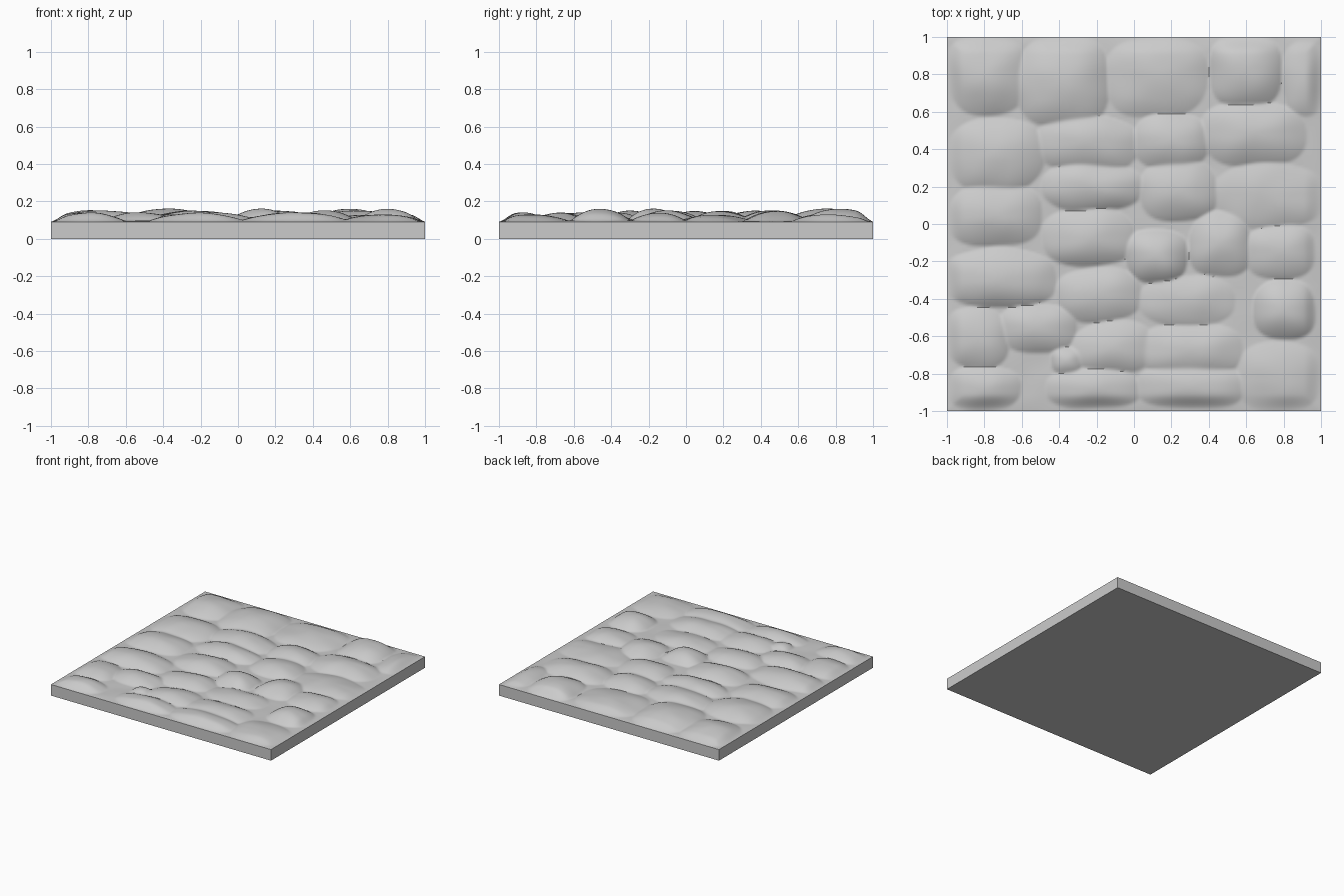
import bpy, bmesh, math
from mathutils import Vector, noise

if "Cube" in bpy.data.objects:
    bpy.data.objects.remove(bpy.data.objects["Cube"])

# Stones grouped by crown height: (centre x, centre y, half width, half depth)
STONES = {
    0.064: [(-0.38, 0.76, 0.23, 0.23), (0.80, -0.46, 0.15, 0.15),
            (0.60, 0.82, 0.18, 0.18), (0.12, -0.17, 0.16, 0.13)],
    0.053: [(-0.79, 0.80, 0.20, 0.20), (-0.74, 0.37, 0.23, 0.18),
            (-0.25, 0.43, 0.26, 0.14), (0.20, 0.44, 0.18, 0.14),
            (0.24, 0.18, 0.19, 0.15), (-0.74, 0.05, 0.23, 0.16),
            (-0.24, -0.07, 0.23, 0.14), (0.46, -0.11, 0.15, 0.16),
            (-0.72, -0.29, 0.28, 0.14), (-0.22, 0.20, 0.25, 0.12),
            (0.64, 0.48, 0.26, 0.16)],
    0.043: [(0.12, 0.79, 0.25, 0.20), (-0.19, -0.38, 0.21, 0.13),
            (0.78, -0.15, 0.18, 0.13), (-0.84, -0.61, 0.15, 0.15),
            (-0.52, -0.56, 0.19, 0.12), (-0.11, -0.66, 0.20, 0.13),
            (0.30, -0.67, 0.26, 0.13), (-0.80, -0.88, 0.18, 0.11),
            (-0.22, -0.88, 0.23, 0.10), (0.30, -0.87, 0.27, 0.11)],
    0.032: [(0.72, 0.15, 0.27, 0.16), (0.28, -0.41, 0.24, 0.12),
            (0.78, -0.82, 0.21, 0.17), (-0.35, -0.73, 0.08, 0.07),
            (0.91, 0.78, 0.10, 0.18)],
}
BASE = 0.091
N = 170


def height(x, y):
    """Smooth union of rounded stone domes plus slight roughness."""
    wob = noise.noise_vector(Vector((x * 4, y * 4, 3.0))) * 0.02
    total = 0.0
    for h, stones in STONES.items():
        for cx, cy, w, d in stones:
            u, v = abs(x + wob.x - cx) / (w * 1.1), abs(y + wob.y - cy) / (d * 1.1)
            if u < 1 and v < 1:
                r = (u ** 2.6 + v ** 2.6) ** (1 / 2.6)
                if r < 1:
                    total += (h * (1 - r * r) ** 0.95) ** 4
    z = total ** 0.25 + 0.006 + 0.005 * noise.noise(Vector((x * 6, y * 6, 0)))
    edge = min(1.0, (1 - max(abs(x), abs(y))) / 0.09)
    return BASE + z * math.sin(max(edge, 0) * math.pi / 2)


# Cobbled top surface, then side walls and underside
bm = bmesh.new()
bmesh.ops.create_grid(bm, x_segments=N, y_segments=N, size=1.0)
for v in bm.verts:
    v.co.z = height(v.co.x, v.co.y)
rim = [e for e in bm.edges if e.is_boundary]
new = bmesh.ops.extrude_edge_only(bm, edges=rim)["geom"]
for v in (g for g in new if isinstance(g, bmesh.types.BMVert)):
    v.co.z = 0.0
bottom = [g for g in new if isinstance(g, bmesh.types.BMEdge) and g.is_boundary]
bmesh.ops.contextual_create(bm, geom=bottom)
bmesh.ops.recalc_face_normals(bm, faces=bm.faces)

mesh = bpy.data.meshes.new("cobblestone_slab")
bm.to_mesh(mesh)
bm.free()
slab = bpy.data.objects.new("cobblestone_slab", mesh)
bpy.context.collection.objects.link(slab)
bpy.context.view_layer.objects.active = slab
slab.select_set(True)
bpy.ops.object.shade_smooth_by_angle(angle=math.radians(40))
